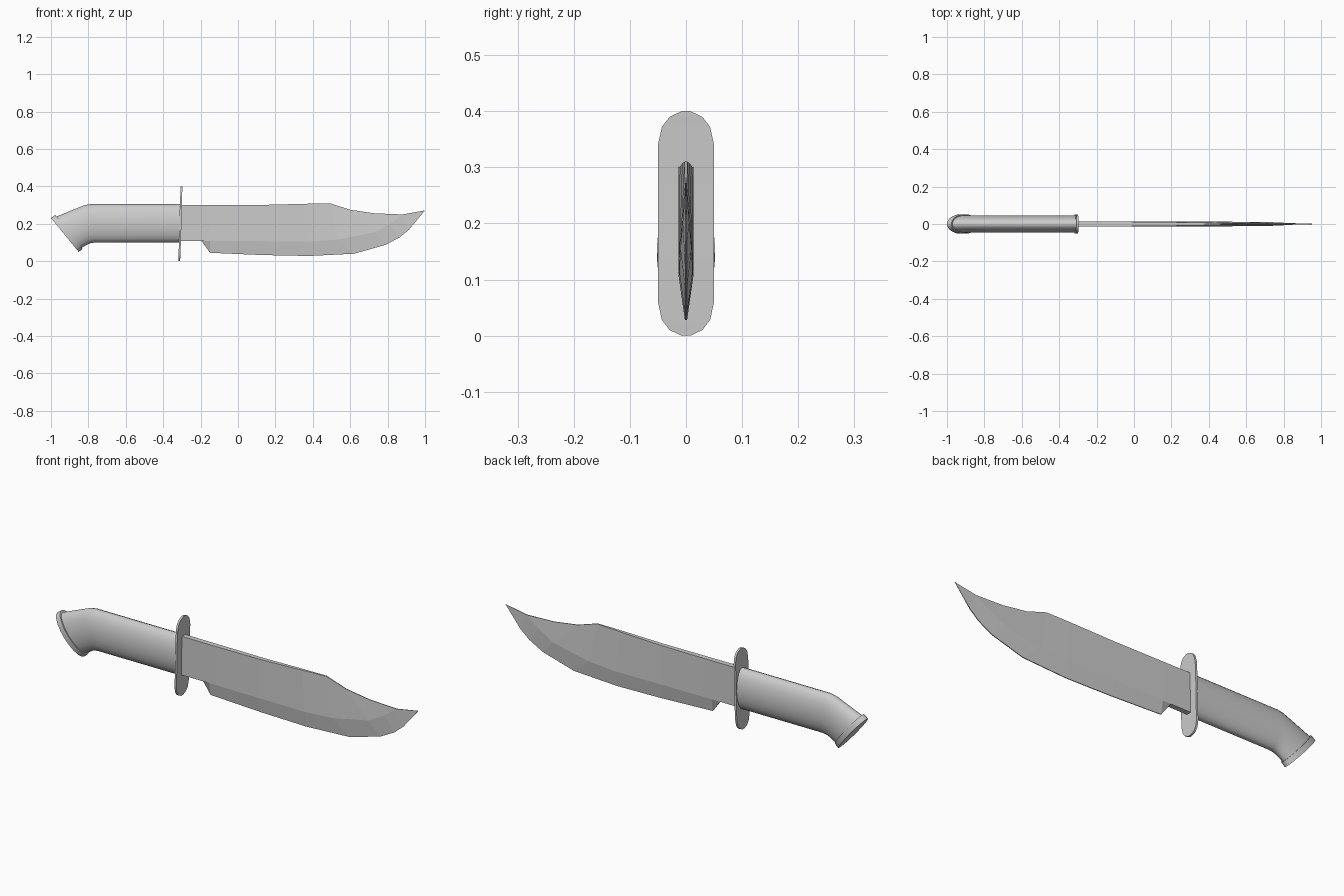
import bpy, bmesh, math
from mathutils import Vector

if "Cube" in bpy.data.objects:
    bpy.data.objects.remove(bpy.data.objects["Cube"])


def loft(name, rings, smooth=None):
    """Skin a list of equal-length closed rings and cap both ends."""
    bm = bmesh.new()
    rows = [[bm.verts.new(p) for p in ring] for ring in rings]
    n = len(rows[0])
    for a, b in zip(rows, rows[1:]):
        for i in range(n):
            j = (i + 1) % n
            bm.faces.new((a[i], a[j], b[j], b[i]))
    bm.faces.new(rows[0][::-1])
    bm.faces.new(rows[-1])
    bmesh.ops.remove_doubles(bm, verts=bm.verts, dist=1e-5)
    bmesh.ops.recalc_face_normals(bm, faces=bm.faces)
    mesh = bpy.data.meshes.new(name)
    bm.to_mesh(mesh)
    bm.free()
    ob = bpy.data.objects.new(name, mesh)
    bpy.context.collection.objects.link(ob)
    if smooth:
        bpy.ops.object.select_all(action='DESELECT')
        ob.select_set(True)
        bpy.context.view_layer.objects.active = ob
        bpy.ops.object.shade_smooth_by_angle(angle=math.radians(smooth))
    return ob


def oval(top, bottom, half_width, n=20):
    """Elliptical section spanning two points in the xz plane."""
    t, b = Vector((top[0], 0, top[1])), Vector((bottom[0], 0, bottom[1]))
    mid, up, side = (t + b) / 2, (t - b) / 2, Vector((0, half_width, 0))
    return [mid + up * math.cos(a) + side * math.sin(a)
            for a in (2 * math.pi * i / n for i in range(n))]


# Handle: straight grip, bending down to the pommel
loft("handle", [oval(t, b, w) for t, b, w in [
    ((-0.308, 0.305), (-0.308, 0.10), 0.046),
    ((-0.79, 0.305), (-0.765, 0.10), 0.046),
    ((-0.82, 0.30), (-0.785, 0.097), 0.046),
    ((-0.85, 0.288), (-0.805, 0.09), 0.046),
    ((-0.975, 0.237), (-0.838, 0.07), 0.047),
]], 40)

# Pommel: slanted end plate
loft("pommel", [oval(t, b, 0.052) for t, b in [
    ((-0.977, 0.247), (-0.832, 0.066)),
    ((-1.0, 0.231), (-0.851, 0.049)),
]], 40)

# Guard: thin, slightly swept plate with rounded ends
guard = []
for x, z, w in [(-0.314, 0.0, 0.008), (-0.314, 0.01, 0.029), (-0.313, 0.028, 0.043),
                (-0.312, 0.06, 0.05), (-0.309, 0.13, 0.05), (-0.308, 0.2, 0.05),
                (-0.307, 0.27, 0.05), (-0.304, 0.34, 0.05), (-0.303, 0.372, 0.043),
                (-0.302, 0.39, 0.029), (-0.302, 0.4, 0.008)]:
    t = 0.005
    guard.append([(x - t, -w, z), (x + t, -w, z), (x + t, w, z), (x - t, w, z)])
loft("guard", guard, 40)

# Blade stations: spine (x, z, half thickness), bevel line (same), cutting edge (x, z)
stations = [
    ((-0.31, 0.302, 0.013), (-0.31, 0.108, 0.013), (-0.31, 0.108)),
    ((-0.195, 0.301, 0.013), (-0.195, 0.108, 0.013), (-0.195, 0.108)),
    ((-0.15, 0.301, 0.013), (-0.15, 0.108, 0.013), (-0.15, 0.045)),
    ((0.13, 0.301, 0.011), (0.12, 0.107, 0.013), (0.13, 0.033)),
    ((0.36, 0.307, 0.007), (0.38, 0.105, 0.013), (0.38, 0.028)),
    ((0.49, 0.31, 0.003), (0.53, 0.115, 0.012), (0.62, 0.04)),
    ((0.60, 0.275, 0.002), (0.73, 0.155, 0.010), (0.79, 0.088)),
    ((0.73, 0.256, 0.002), (0.815, 0.202, 0.006), (0.865, 0.128)),
    ((0.88, 0.25, 0.002), (0.88, 0.25, 0.002), (0.915, 0.17)),
    ((1.0, 0.272, 0.0005), (1.0, 0.272, 0.0005), (1.0, 0.272)),
]
blade = []
for i, (s, b, e) in enumerate(stations):
    edge = 0.0005 if i == len(stations) - 1 else 0.002
    half = [(s[0], s[2], s[1]), (b[0], b[2], b[1]), (e[0], edge, e[1])]
    blade.append(half + [(x, -y, z) for x, y, z in reversed(half)])
loft("blade", blade)
